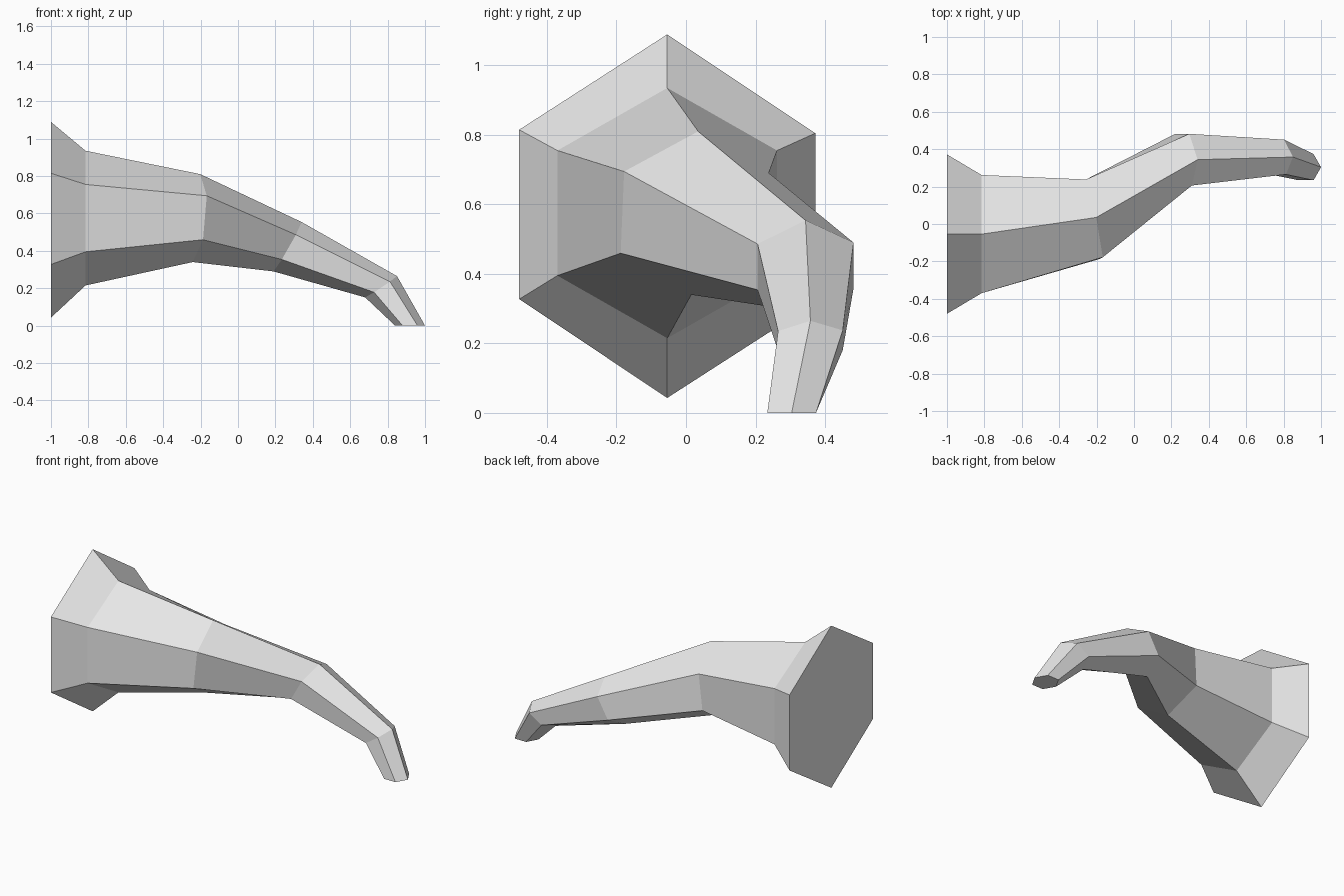
import bpy
import bmesh
from mathutils import Vector

default_cube = bpy.data.objects.get("Cube")
if default_cube:
    bpy.data.objects.remove(default_cube, do_unlink=True)

# Plain grey material
grey = bpy.data.materials.new("light_grey")
grey.use_nodes = True
grey.diffuse_color = (0.8, 0.8, 0.8, 1)
grey.node_tree.nodes["Principled BSDF"].inputs["Base Color"].default_value = grey.diffuse_color


def hexagon(bm, centre, ridge, side, shoulder=0.5):
    """Add six vertices around centre: ridge points to the top corner, side to the front."""
    c, r, s = Vector(centre), Vector(ridge), Vector(side)
    upper = r * shoulder
    offsets = (r, upper + s, s - upper, -r, -upper - s, upper - s)
    return [bm.verts.new(c + offset) for offset in offsets]


def bridge(bm, start, end):
    """Join two rings of vertices with a band of flat quads."""
    count = len(start)
    for i in range(count):
        j = (i + 1) % count
        bm.faces.new((start[i], start[j], end[j], end[i]))


# Cross-sections from the flared base to the drooping tip
bm = bmesh.new()
rings = [
    hexagon(bm, (-1, -0.054, 0.566), (0, 0, 0.523), (0, -0.426, 0.005), shoulder=0.466),
    hexagon(bm, (-0.815, -0.054, 0.575), (0, 0, 0.36), (0, -0.316, 0)),
    hexagon(bm, (-0.222, 0.025, 0.575), (0.02, 0.01, 0.235), (0.045, -0.208, 0.002)),
    hexagon(bm, (0.265, 0.344, 0.422), (0.075, 0, 0.132), (0.007, -0.138, -0.002)),
    hexagon(bm, (0.765, 0.358, 0.208), (0.085, 0, 0.057), (0.005, -0.093, -0.001)),
    hexagon(bm, (0.92, 0.304, 0), (0.08, 0, 0), (0, -0.07, 0)),
]

# Side bands and the two end caps
for start, end in zip(rings, rings[1:]):
    bridge(bm, start, end)
bm.faces.new(rings[0])
bm.faces.new(rings[-1])
bmesh.ops.recalc_face_normals(bm, faces=bm.faces)

# Curved horn object with flat facets
mesh = bpy.data.meshes.new("curved_horn")
bm.to_mesh(mesh)
bm.free()
mesh.materials.append(grey)
horn = bpy.data.objects.new("curved_horn", mesh)
bpy.context.collection.objects.link(horn)
